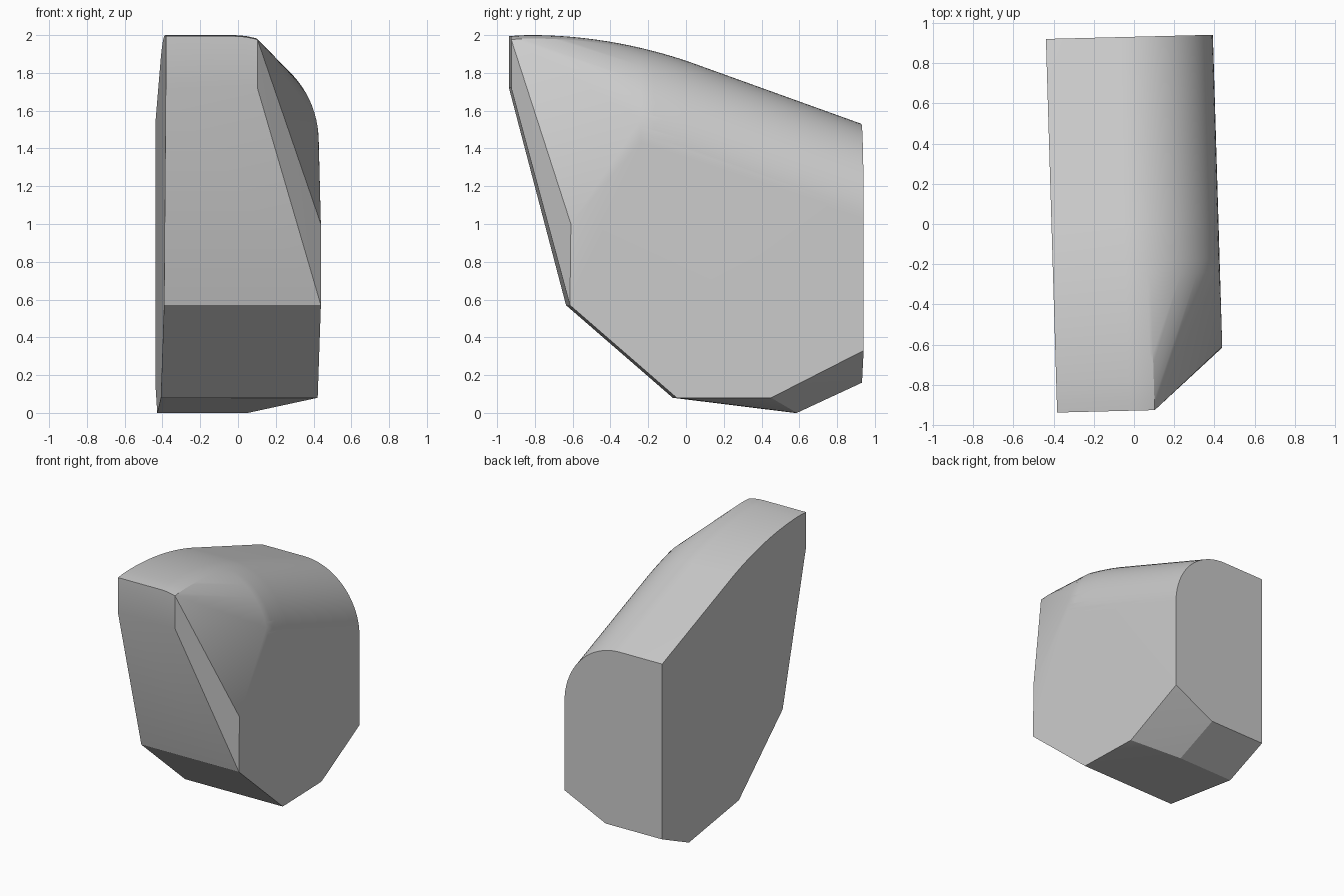
import bpy, bmesh
from math import sin, cos, pi, radians, sqrt

if "Cube" in bpy.data.objects:
    bpy.data.objects.remove(bpy.data.objects["Cube"], do_unlink=True)

LEFT, RIGHT, FRONT, BACK = -0.41, 0.42, -0.927, 0.93
NOSE = 0.075      # right end of the narrow front face
ROUND_X = -0.05   # where the rounded top edge begins
DROP = 0.50       # height of the rounded edge
STEPS = 20

points = []


def add(x, y, z):
    # The whole body is turned very slightly about z
    points.append((x - 0.03 * y, y + 0.025 * x, z))


def crown(y):
    """Height of the top: a gentle arc in front, a straight slope behind."""
    if y > 0:
        return 1.865 - 0.36 * y
    t = max(0, y + 0.82)
    return 2.0 - 0.135 * (t / 0.82) ** 2 if y > -0.82 else 2.0 - 0.5 * (y + 0.82) ** 2


def section(y, limit=RIGHT):
    """Top outline at y, from the left edge round to the given x limit."""
    top = crown(y)
    add(LEFT, y, top)
    radius = RIGHT - ROUND_X
    for i in range(STEPS + 1):
        a = i / STEPS * pi / 2
        x = ROUND_X + radius * sin(a)
        if x > limit:
            break
        add(x, y, top - DROP * (1 - cos(a)))
    if limit < RIGHT:
        s = (limit - ROUND_X) / radius
        add(limit, y, top - DROP * (1 - sqrt(1 - s * s)))


# Rounded crown: short arcs toward the nose, full arcs behind
for i in range(12):
    section(FRONT + i / 12 * (-0.25 - FRONT), NOSE)
for y in (-0.25, -0.18, -0.12, -0.06, 0, BACK):
    section(y)

# Narrow front face and cut front corner
add(LEFT, FRONT, 1.72)
add(NOSE, FRONT, 1.72)
add(RIGHT, -0.62, 1.0)

# Sloping front foot
for x in (LEFT, RIGHT):
    add(x, -0.625, 0.57)
    add(x, -0.06, 0.08)

# Underside with its cut back right corner
add(RIGHT, 0.44, 0.08)
add(RIGHT, BACK, 0.33)
for x in (LEFT, 0.07):
    add(x, 0.585, 0)
    add(x, BACK, 0.16)

bm = bmesh.new()
for p in points:
    bm.verts.new(p)
hull = bmesh.ops.convex_hull(bm, input=bm.verts)
loose = [v for v in bm.verts if not v.link_faces]
bmesh.ops.delete(bm, geom=loose, context="VERTS")
bmesh.ops.dissolve_limit(bm, angle_limit=radians(0.4),
                         verts=bm.verts, edges=bm.edges)
bmesh.ops.recalc_face_normals(bm, faces=bm.faces)

mesh = bpy.data.meshes.new("rounded_block")
bm.to_mesh(mesh)
bm.free()
block = bpy.data.objects.new("rounded_block", mesh)
bpy.context.collection.objects.link(block)

grey = bpy.data.materials.new("light_grey")
grey.use_nodes = True
colour = (0.6, 0.6, 0.6, 1)
grey.diffuse_color = colour
grey.node_tree.nodes["Principled BSDF"].inputs["Base Color"].default_value = colour
mesh.materials.append(grey)

bpy.ops.object.select_all(action="DESELECT")
block.select_set(True)
bpy.context.view_layer.objects.active = block
bpy.ops.object.shade_smooth_by_angle(angle=radians(20))
